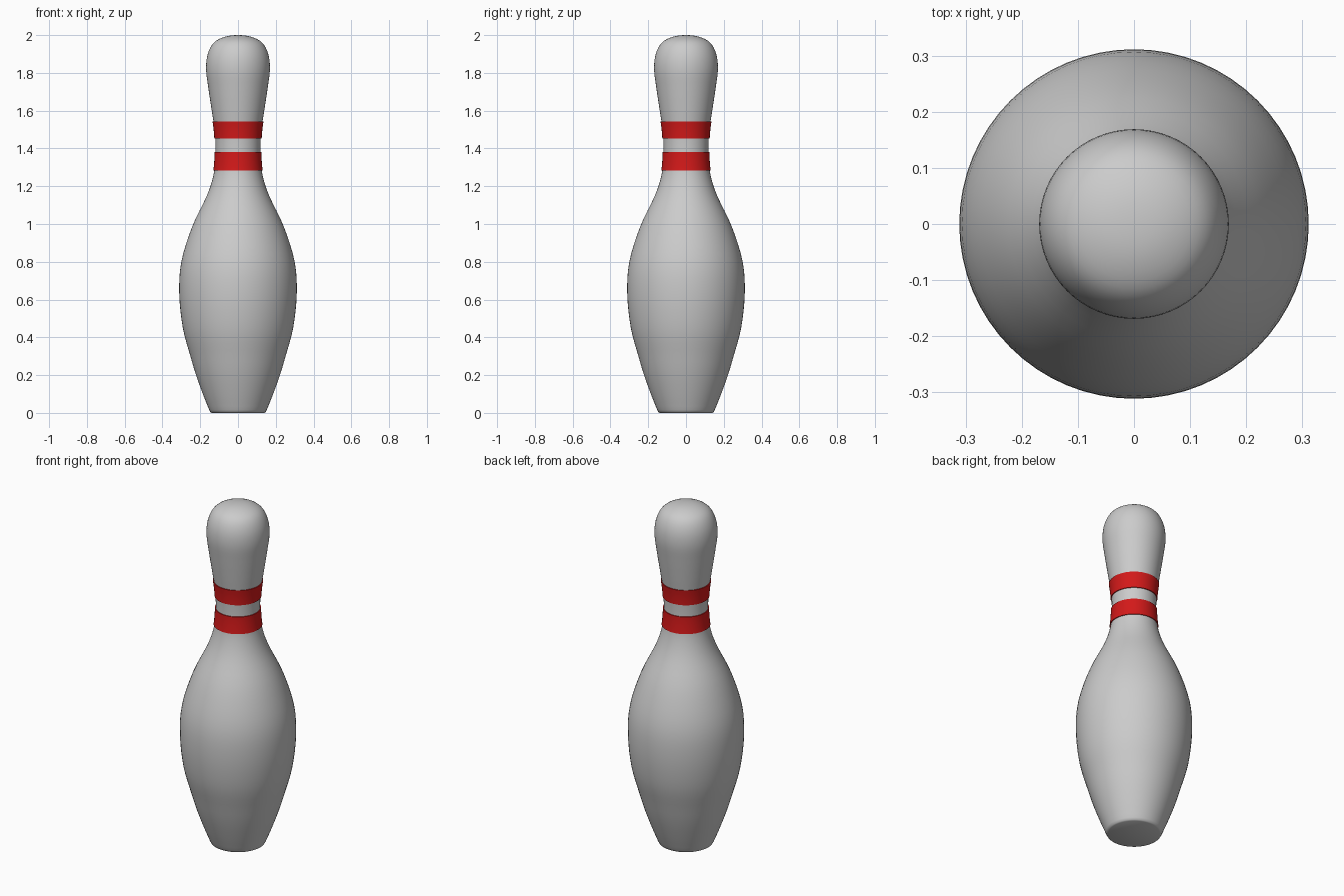
import bpy, bmesh, math
from mathutils import Vector

if "Cube" in bpy.data.objects:
    bpy.data.objects.remove(bpy.data.objects["Cube"])

SIDES = 64

# Key points of the pin outline: (radius, height)
OUTLINE = [(0.152, 0.015), (0.186, 0.10), (0.222, 0.20), (0.252, 0.30), (0.292, 0.45),
           (0.311, 0.63), (0.300, 0.80), (0.243, 0.985), (0.165, 1.15), (0.132, 1.25),
           (0.121, 1.33), (0.119, 1.41), (0.124, 1.50), (0.139, 1.60), (0.157, 1.72),
           (0.169, 1.82), (0.160, 1.90), (0.128, 1.96), (0.070, 1.991), (0.0, 2.0)]


def smooth_path(pts, steps=4):
    """Catmull-Rom curve through the points."""
    p = [Vector(q) for q in pts]
    p = [2 * p[0] - p[1]] + p + [Vector((-p[-2].x, p[-2].y))]
    out = []
    for a, b, c, d in zip(p, p[1:], p[2:], p[3:]):
        for i in range(steps):
            t = i / steps
            out.append(0.5 * (2 * b + (c - a) * t + (2 * a - 5 * b + 4 * c - d) * t * t
                              + (3 * b - a - 3 * c + d) * t ** 3))
    return [(v.x, v.y) for v in out] + [pts[-1]]


def lathe(name, profile, color=None):
    """Revolve a (radius, height) profile about the z axis."""
    bm = bmesh.new()
    verts = [bm.verts.new((r, 0, z)) for r, z in profile]
    edges = [bm.edges.new(e) for e in zip(verts, verts[1:])]
    bmesh.ops.spin(bm, geom=verts + edges, cent=(0, 0, 0), axis=(0, 0, 1),
                   angle=math.tau, steps=SIDES)
    bmesh.ops.remove_doubles(bm, verts=bm.verts, dist=1e-5)
    bmesh.ops.recalc_face_normals(bm, faces=bm.faces)
    mesh = bpy.data.meshes.new(name)
    bm.to_mesh(mesh)
    bm.free()
    obj = bpy.data.objects.new(name, mesh)
    bpy.context.collection.objects.link(obj)
    bpy.ops.object.select_all(action='DESELECT')
    obj.select_set(True)
    bpy.context.view_layer.objects.active = obj
    bpy.ops.object.shade_smooth_by_angle(angle=math.radians(35))
    if color:
        mat = bpy.data.materials.new(name)
        mat.diffuse_color = color
        mat.use_nodes = True
        mat.node_tree.nodes["Principled BSDF"].inputs["Base Color"].default_value = mat.diffuse_color
        mesh.materials.append(mat)
    return obj


path = smooth_path(OUTLINE)


def radius_at(z):
    for (r0, z0), (r1, z1) in zip(path, path[1:]):
        if z0 <= z <= z1:
            return r0 + (r1 - r0) * (z - z0) / (z1 - z0)


# Pin body with a flat base and a small rounded foot edge
lathe("pin_body", [(0, 0), (0.138, 0), (0.146, 0.004)] + path)

# Two red neck bands standing slightly proud of the neck
RED = (0.65, 0.01, 0.01, 1)
for name, z0, z1 in (("lower_band", 1.284, 1.382), ("upper_band", 1.452, 1.543)):
    heights = [z0 + (z1 - z0) * i / 8 for i in range(9)]
    outer = [(radius_at(z) + 0.005, z) for z in heights]
    inner = [(radius_at(z) - 0.005, z) for z in (z0, z1)]
    lathe(name, [inner[0]] + outer + [inner[1], inner[0]], RED)
